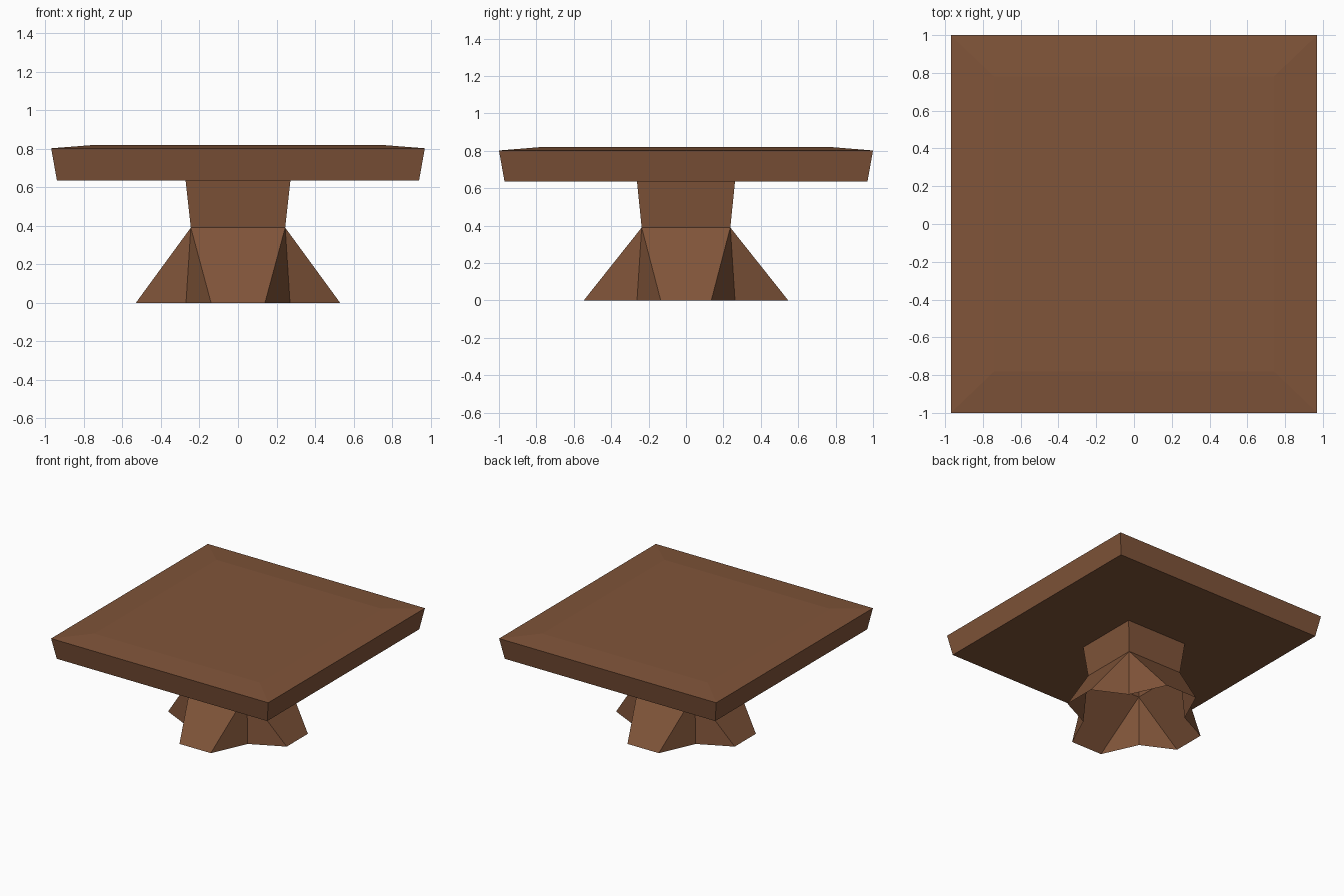
import bpy

if "Cube" in bpy.data.objects:
    bpy.data.objects.remove(bpy.data.objects["Cube"])

wood = bpy.data.materials.new("brown wood")
wood.diffuse_color = (0.216, 0.089, 0.041, 1)
wood.use_nodes = True
wood.node_tree.nodes["Principled BSDF"].inputs["Base Color"].default_value = wood.diffuse_color


def rect(hx, hy, z):
    """Four corners of a horizontal rectangle, counter-clockwise from above."""
    return [(-hx, -hy, z), (hx, -hy, z), (hx, hy, z), (-hx, hy, z)]


def make(name, verts, faces):
    mesh = bpy.data.meshes.new(name)
    mesh.from_pydata(verts, [], faces)
    mesh.materials.append(wood)
    obj = bpy.data.objects.new(name, mesh)
    bpy.context.collection.objects.link(obj)
    return obj


def walls(a, b):
    """Quads joining the 4-point ring at index a to the one above it at b."""
    return [(a + i, a + (i + 1) % 4, b + (i + 1) % 4, b + i) for i in range(4)]


# Tabletop: tapered slab with a shallow raised centre
make("tabletop",
     rect(0.94, 0.97, 0.635) + rect(0.97, 1.0, 0.802) + rect(0.74, 0.78, 0.82),
     [(3, 2, 1, 0)] + walls(0, 4) + walls(4, 8) + [(8, 9, 10, 11)])

# Column: slightly flared square post
make("column", rect(0.245, 0.237, 0.39) + rect(0.272, 0.262, 0.635), walls(0, 4))

# Flared base: hollow, one splayed foot per side, folded in at the corners
verts = rect(0.245, 0.237, 0.39) + rect(0.27, 0.262, 0)
fx, fy, wx, wy = 0.53, 0.547, 0.14, 0.135
verts += [(-wx, -fy, 0), (wx, -fy, 0), (fx, -wy, 0), (fx, wy, 0),
          (wx, fy, 0), (-wx, fy, 0), (-fx, wy, 0), (-fx, -wy, 0)]
faces = []
for i in range(4):
    j = (i + 1) % 4
    p, q = 8 + 2 * i, 9 + 2 * i
    faces += [(p, q, j, i), (4 + i, p, i), (q, 4 + j, j)]
make("flared_base", verts, faces)
